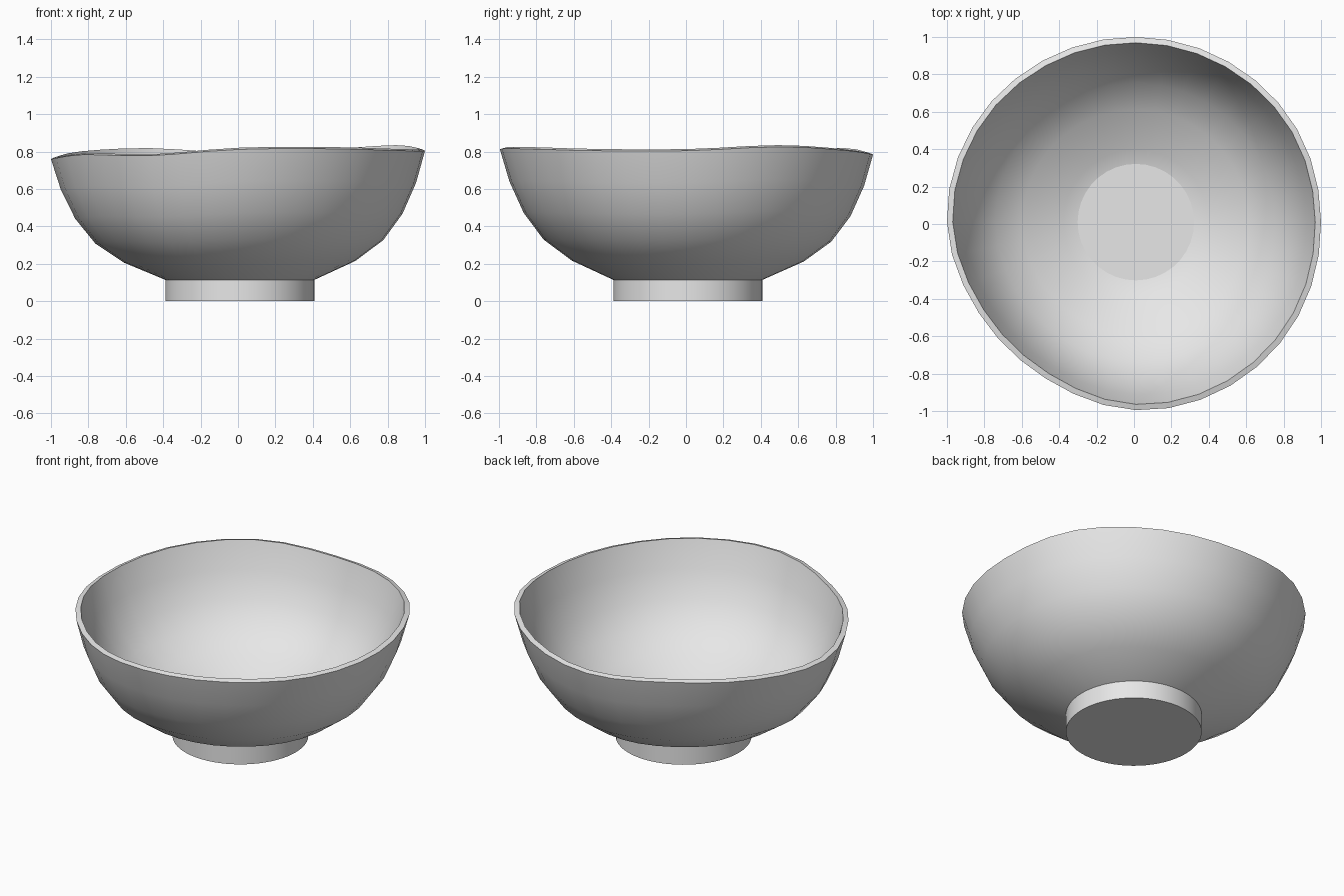
import bpy, bmesh, math

cube = bpy.data.objects.get("Cube")
if cube:
    bpy.data.objects.remove(cube, do_unlink=True)

CENTRE = (0.01, 0.01)
SIDES = 36
# Bowl profile from the hidden bottom to the rim: radius, height
PROFILE = [(0.16, 0.06), (0.315, 0.082), (0.40, 0.115), (0.62, 0.215),
           (0.77, 0.325), (0.875, 0.465), (0.95, 0.63), (1.0, 0.80)]
# Hand-formed rim: radius and height every 30 degrees, starting at +x
RIM_RADIUS = [0.99, 0.995, 0.99, 0.99, 0.997, 1.01, 1.01, 0.97, 0.965, 1.005, 1.01, 1.003]
RIM_HEIGHT = [0.805, 0.826, 0.805, 0.784, 0.81, 0.792, 0.76, 0.784, 0.778, 0.812, 0.815, 0.805]

clay = bpy.data.materials.new("pale_grey_clay")
clay.use_nodes = True
clay.diffuse_color = (0.8, 0.8, 0.8, 1)
clay.node_tree.nodes["Principled BSDF"].inputs["Base Color"].default_value = (0.8, 0.8, 0.8, 1)


def around(values, angle):
    """Smooth periodic interpolation of evenly spaced values."""
    n = len(values)
    p = angle / math.tau * n
    i = math.floor(p)
    f = p - i
    a, b, c, d = (values[(i + k) % n] for k in (-1, 0, 1, 2))
    return b + 0.5 * f * (c - a + f * (2 * a - 5 * b + 4 * c - d + f * (3 * (b - c) + d - a)))


def finish(bm, name, thickness=0):
    """Turn a bmesh into a smooth-shaded object."""
    bmesh.ops.recalc_face_normals(bm, faces=bm.faces)
    mesh = bpy.data.meshes.new(name)
    bm.to_mesh(mesh)
    bm.free()
    mesh.materials.append(clay)
    obj = bpy.data.objects.new(name, mesh)
    bpy.context.collection.objects.link(obj)
    bpy.ops.object.select_all(action='DESELECT')
    obj.select_set(True)
    bpy.context.view_layer.objects.active = obj
    if thickness:
        mod = obj.modifiers.new("wall", 'SOLIDIFY')
        mod.thickness = thickness
        mod.offset = -1
        mod.use_even_offset = True
        bpy.ops.object.modifier_apply(modifier=mod.name)
    bpy.ops.object.shade_smooth_by_angle(angle=math.radians(35))
    return obj


# Bowl: rings that grow more uneven towards the rim
bm = bmesh.new()
rings = []
for row, (radius, height) in enumerate(PROFILE):
    wobble = max(0, row - 2) / (len(PROFILE) - 3)
    ring = []
    for i in range(SIDES):
        a = math.tau * i / SIDES
        r = radius * (1 + (around(RIM_RADIUS, a) - 1) * wobble)
        z = height + (around(RIM_HEIGHT, a) - 0.80) * wobble
        ring.append(bm.verts.new((CENTRE[0] + r * math.cos(a), CENTRE[1] + r * math.sin(a), z)))
    rings.append(ring)
bottom = bm.verts.new((*CENTRE, 0.052))
for i in range(SIDES):
    j = (i + 1) % SIDES
    bm.faces.new((bottom, rings[0][j], rings[0][i]))
    for low, high in zip(rings, rings[1:]):
        bm.faces.new((low[i], low[j], high[j], high[i]))
# Make sure the open shell faces outward before thickening inward
bm.normal_update()
bowl_bm = bm
mesh = bpy.data.meshes.new("bowl")
bm.to_mesh(mesh)
bm.free()
bm = bmesh.new()
bm.from_mesh(mesh)
bpy.data.meshes.remove(mesh)
finish(bm, "bowl", 0.032)

# Foot: solid disc whose top forms the flat floor inside the bowl
bm = bmesh.new()
bmesh.ops.create_cone(bm, cap_ends=True, segments=64, radius1=0.398, radius2=0.398, depth=0.115)
bmesh.ops.translate(bm, verts=bm.verts, vec=(*CENTRE, 0.0575))
finish(bm, "foot")
